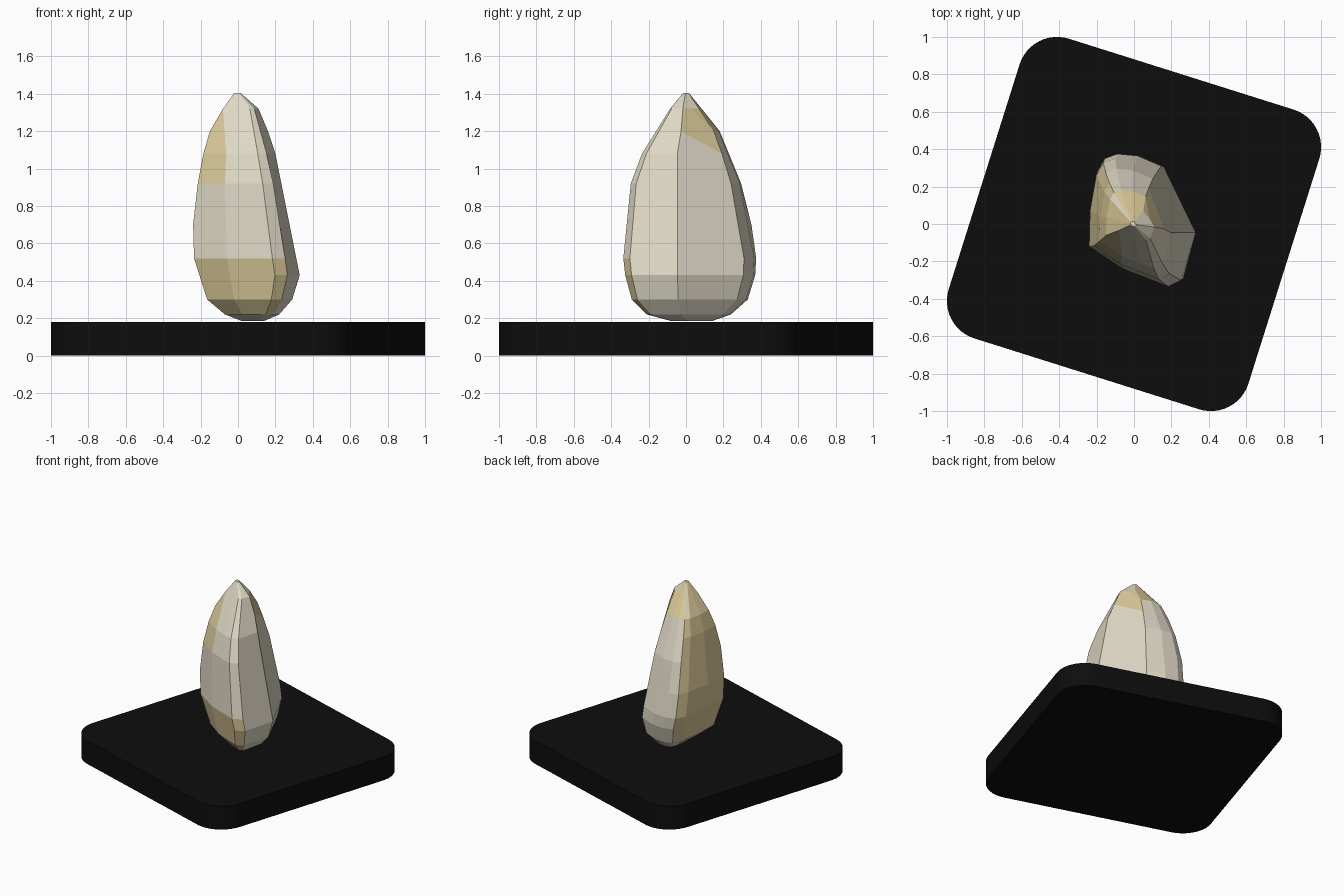
import bpy, bmesh, math
from mathutils import Vector

if "Cube" in bpy.data.objects:
    bpy.data.objects.remove(bpy.data.objects["Cube"])


def material(name, rgb):
    m = bpy.data.materials.new(name)
    m.diffuse_color = (*rgb, 1.0)
    m.use_nodes = True
    m.node_tree.nodes["Principled BSDF"].inputs["Base Color"].default_value = m.diffuse_color
    return m


black = material("black base", (0.004, 0.004, 0.004))
cream = material("cream stone", (0.74, 0.69, 0.56))
tan = material("tan stone", (0.69, 0.57, 0.31))


def add_object(name, bm, mats):
    mesh = bpy.data.meshes.new(name)
    bm.to_mesh(mesh)
    bm.free()
    for m in mats:
        mesh.materials.append(m)
    ob = bpy.data.objects.new(name, mesh)
    bpy.context.collection.objects.link(ob)
    return ob


# Base: rounded square slab, turned about z
HALF, RADIUS, HEIGHT, TURN = 0.84, 0.21, 0.18, math.radians(-17.5)
bm = bmesh.new()
ring = []
for corner in range(4):
    mid = math.radians(45 + 90 * corner)
    reach = (HALF - RADIUS) * math.sqrt(2)
    for step in range(13):
        a = mid + math.radians(-45 + 7.5 * step)
        x = reach * math.cos(mid + TURN) + RADIUS * math.cos(a + TURN)
        y = reach * math.sin(mid + TURN) + RADIUS * math.sin(a + TURN)
        ring.append(bm.verts.new((x, y, 0)))
bottom = bm.faces.new(ring)
ext = bmesh.ops.extrude_face_region(bm, geom=[bottom], use_keep_orig=True)
for v in ext["geom"]:
    if isinstance(v, bmesh.types.BMVert):
        v.co.z = HEIGHT
bmesh.ops.recalc_face_normals(bm, faces=bm.faces)
base = add_object("base", bm, [black])
bpy.context.view_layer.objects.active = base
base.select_set(True)
bpy.ops.object.shade_smooth_by_angle(angle=math.radians(35))
base.select_set(False)

# Stone: one outline fitted to the extents of each level, then hulled
OUTLINE = [(-0.09, 0.375), (0.02, 0.365), (0.15, 0.31), (0.25, 0.13),
           (0.33, -0.05), (0.26, -0.30), (0.19, -0.335), (0.09, -0.305),
           (-0.06, -0.24), (-0.24, -0.12), (-0.235, 0.08), (-0.20, 0.28),
           (-0.16, 0.35)]
LEVELS = [  # z, x min, x max, y min, y max
    (0.185, 0.02, 0.14, -0.08, 0.14),
    (0.22, -0.07, 0.22, -0.21, 0.24),
    (0.30, -0.165, 0.29, -0.29, 0.33),
    (0.43, -0.21, 0.33, -0.325, 0.37),
    (0.52, -0.235, 0.32, -0.335, 0.375),
    (0.70, -0.24, 0.295, -0.325, 0.35),
    (0.92, -0.215, 0.245, -0.295, 0.295),
    (1.08, -0.185, 0.20, -0.235, 0.235),
    (1.20, -0.15, 0.16, -0.165, 0.18),
    (1.32, -0.08, 0.11, -0.085, 0.085),
    (1.405, -0.02, 0.012, -0.015, 0.015)]
bm = bmesh.new()
for z, x0, x1, y0, y1 in LEVELS:
    for x, y in OUTLINE:
        bm.verts.new((x0 + (x + 0.24) / 0.57 * (x1 - x0),
                      y0 + (y + 0.335) / 0.71 * (y1 - y0), z))
hull = bmesh.ops.convex_hull(bm, input=bm.verts)
loose = {g for g in hull["geom_interior"] + hull["geom_unused"]
         if isinstance(g, bmesh.types.BMVert)}
bmesh.ops.delete(bm, geom=list(loose), context="VERTS")

# Merge near-flat triangles into larger irregular facets
bmesh.ops.dissolve_limit(bm, angle_limit=math.radians(7),
                         verts=bm.verts, edges=bm.edges)
bmesh.ops.recalc_face_normals(bm, faces=bm.faces)

# Tan patches: left flank, low front band, high back shoulder
for f in bm.faces:
    n, c = f.normal, f.calc_center_median()
    left_flank = n.x < -0.75 and c.z > 0.3
    upper_left = n.x < -0.35 and n.y < 0.3 and c.z > 0.8
    low_front = n.y < -0.4 and 0.23 < c.z < 0.5 and n.x < 0.75
    high_back = n.y > 0.45 and c.z > 1.08
    f.material_index = int(left_flank or upper_left or low_front or high_back)
    f.smooth = False
add_object("faceted_stone", bm, [cream, tan])
